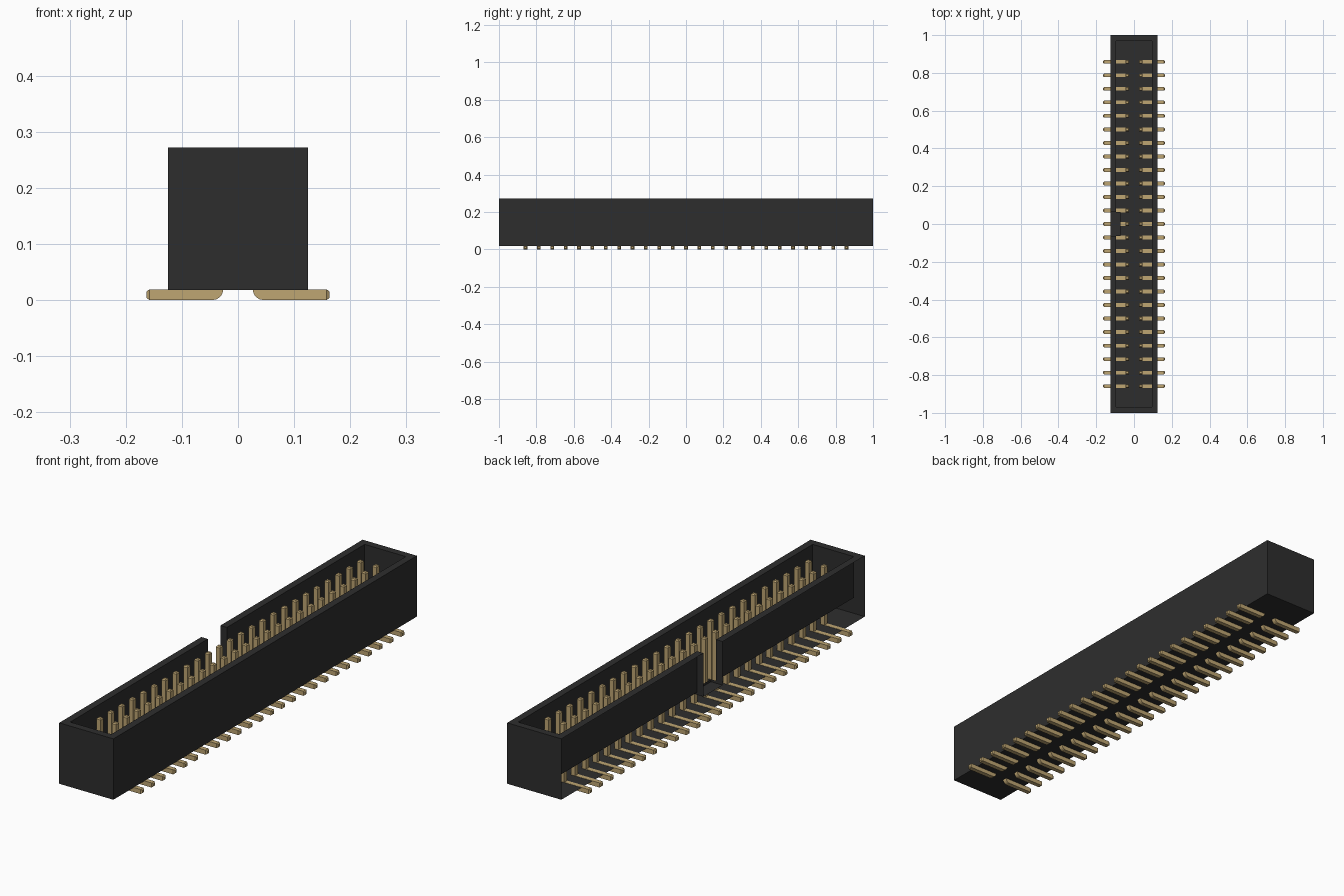
import bpy
import bmesh
from math import sin, cos, pi
from mathutils import Vector

cube = bpy.data.objects.get("Cube")
if cube:
    bpy.data.objects.remove(cube, do_unlink=True)


def material(name, rgb, roughness):
    m = bpy.data.materials.new(name)
    m.use_nodes = True
    m.diffuse_color = (*rgb, 1)
    bsdf = m.node_tree.nodes["Principled BSDF"]
    bsdf.inputs["Base Color"].default_value = (*rgb, 1)
    bsdf.inputs["Roughness"].default_value = roughness
    return m


def finish(bm, name, mat):
    mesh = bpy.data.meshes.new(name)
    bmesh.ops.remove_doubles(bm, verts=bm.verts, dist=0.0001)
    bm.to_mesh(mesh)
    bm.free()
    mesh.materials.append(mat)
    obj = bpy.data.objects.new(name, mesh)
    bpy.context.scene.collection.objects.link(obj)
    return obj


def panel(bm, normal, at, u, v):
    """Rectangle at a coordinate on the signed axis; u, v span the other axes in xyz order."""
    axis = "xyz".index(normal[1])
    corners = []
    for a, b in ((u[0], v[0]), (u[1], v[0]), (u[1], v[1]), (u[0], v[1])):
        p = [a, b]
        p.insert(axis, at)
        corners.append(bm.verts.new(p))
    face = bm.faces.new(corners)
    face.normal_update()
    if face.normal[axis] * (1 if normal[0] == "+" else -1) < 0:
        face.normal_flip()


black = material("black plastic", (0.027, 0.027, 0.027), 0.6)
gold = material("gold metal", (0.52, 0.38, 0.17), 0.5)

# Main dimensions
W, L, BOTTOM, TOP = 0.125, 1.0, 0.018, 0.272
IW, IL, FLOOR = 0.095, 0.97, 0.10
NOTCH, SILL, POCKET = 0.063, 0.09, -0.071
full_z, inner_z = (BOTTOM, TOP), (FLOOR, TOP)

# Shroud outside: ends, closed long side and underside
bm = bmesh.new()
panel(bm, "-y", -L, (-W, W), full_z)
panel(bm, "+y", L, (-W, W), full_z)
panel(bm, "+x", W, (-L, L), full_z)
panel(bm, "-z", BOTTOM, (-W, W), (-L, L))

# Cavity walls
panel(bm, "+y", -IL, (-IW, IW), inner_z)
panel(bm, "-y", IL, (-IW, IW), inner_z)
panel(bm, "-x", IW, (-IL, IL), inner_z)

# Rim on the closed sides
panel(bm, "+z", TOP, (IW, W), (-L, L))
for s in (-1, 1):
    panel(bm, "+z", TOP, (-IW, IW), sorted((s * IL, s * L)))
    # Notched side: rim, wall and notch cheek
    panel(bm, "+z", TOP, (-W, -IW), sorted((s * NOTCH, s * L)))
    panel(bm, "+x", -IW, sorted((s * NOTCH, s * IL)), inner_z)
    cheek = "-y" if s > 0 else "+y"
    panel(bm, cheek, s * NOTCH, (-W, -IW), (SILL, TOP))
    panel(bm, cheek, s * NOTCH, (-IW, POCKET), (SILL, FLOOR))

# Notch sill and the step at its inner end
panel(bm, "+z", SILL, (-W, POCKET), (-NOTCH, NOTCH))
panel(bm, "-x", POCKET, (-NOTCH, NOTCH), (SILL, FLOOR))
finish(bm, "shroud", black)

# Bent pin: square sections swept down, around the bend and out
T, PITCH, COUNT = 0.019, 0.0715, 25
PIN_X, TIP, TAIL, CHAMFER = 0.036, 0.264, 0.163, 0.005
pivot = Vector((PIN_X + T / 2, 0, T))
sections = [(Vector((PIN_X, 0, TIP)), 0, 0.6),
            (Vector((PIN_X, 0, TIP - CHAMFER)), 0, 1)]
for i in range(6):
    a = i / 5 * pi / 2
    sections.append((pivot - Vector((cos(a), 0, sin(a))) * T / 2, a, 1))
sections += [(Vector((TAIL - CHAMFER, 0, T / 2)), pi / 2, 1),
             (Vector((TAIL, 0, T / 2)), pi / 2, 0.6)]

bm = bmesh.new()
rings = []
for centre, a, scale in sections:
    across = Vector((cos(a), 0, sin(a))) * T / 2 * scale
    depth = Vector((0, T / 2 * scale, 0))
    rings.append([bm.verts.new(centre + across * i + depth * j)
                  for i, j in ((-1, -1), (1, -1), (1, 1), (-1, 1))])
for r, q in zip(rings, rings[1:]):
    for k in range(4):
        n = (k + 1) % 4
        bm.faces.new((r[k], r[n], q[n], q[k]))
bm.faces.new(rings[0])
bm.faces.new(rings[-1])
bmesh.ops.remove_doubles(bm, verts=bm.verts, dist=0.0001)
bmesh.ops.recalc_face_normals(bm, faces=bm.faces)
bmesh.ops.translate(bm, verts=bm.verts, vec=(0, -PITCH * (COUNT - 1) / 2, 0))
pins = finish(bm, "contact_pins", gold)

# Repeat along the length and mirror into two rows
array = pins.modifiers.new("row", "ARRAY")
array.count = COUNT
array.use_relative_offset = False
array.use_constant_offset = True
array.constant_offset_displace = (0, PITCH, 0)
mirror = pins.modifiers.new("second_row", "MIRROR")
mirror.use_axis = (True, False, False)
mirror.use_mirror_merge = False
